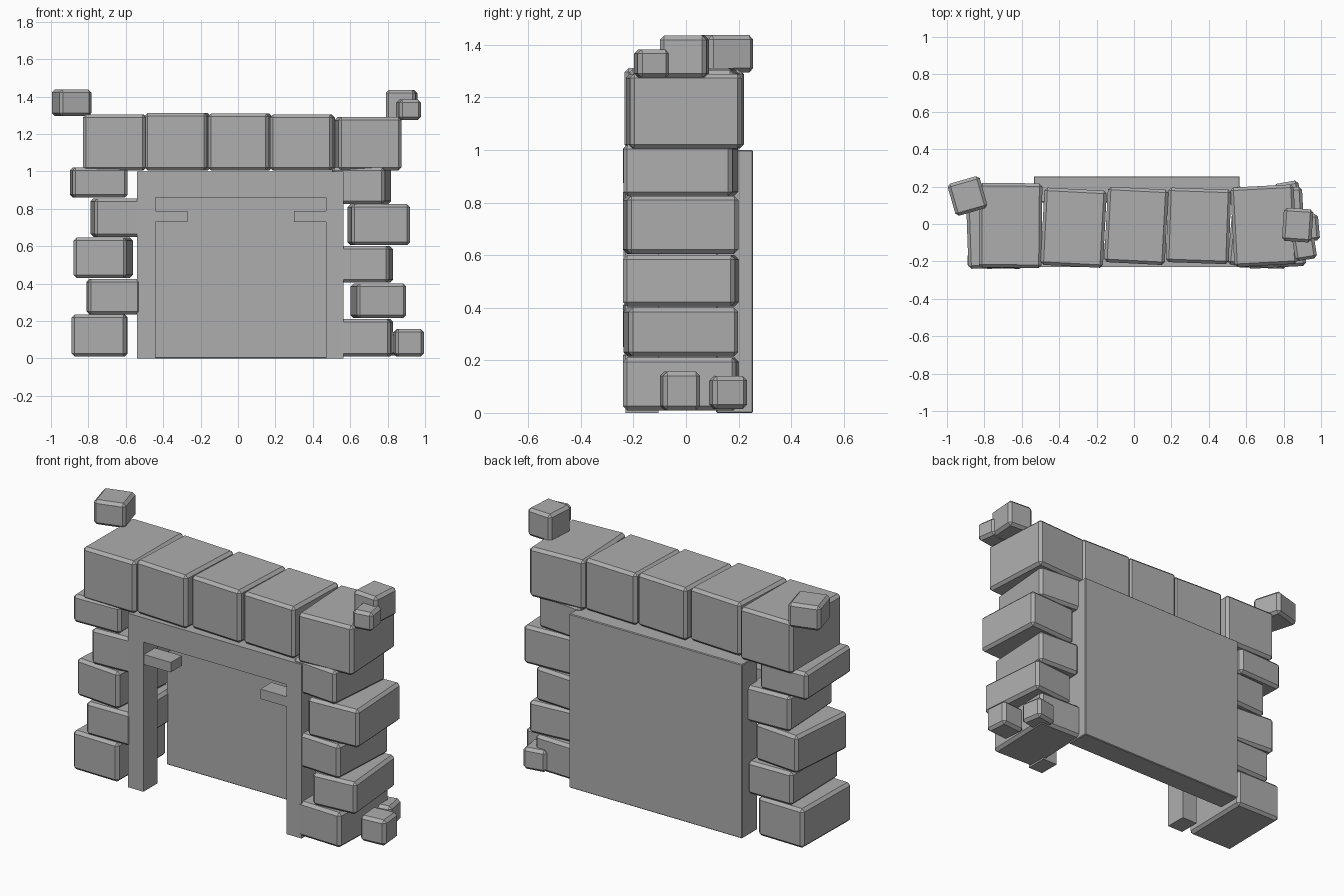
import bpy
from math import radians, sin, cos

cube = bpy.data.objects.get("Cube")
if cube:
    bpy.data.objects.remove(cube)

stone = bpy.data.materials.new("stone grey")
stone.use_nodes = True
GREY = (0.42, 0.42, 0.42, 1)
stone.diffuse_color = GREY
stone.node_tree.nodes["Principled BSDF"].inputs["Base Color"].default_value = GREY


def block(name, x, y, z, turn=0, bevel=0.016):
    """Box filling the given extents after being turned about z."""
    a = radians(turn)
    s, c = abs(sin(a)), cos(a)
    ex, ey, ez = x[1] - x[0], y[1] - y[0], z[1] - z[0]
    k = c * c - s * s
    size = ((ex * c - ey * s) / k, (ey * c - ex * s) / k, ez)
    centre = (sum(x) / 2, sum(y) / 2, sum(z) / 2)
    bpy.ops.mesh.primitive_cube_add(size=1, location=centre, rotation=(0, 0, a))
    ob = bpy.context.object
    ob.name = name
    ob.scale = size
    bpy.ops.object.transform_apply(location=False, rotation=False, scale=True)
    ob.data.materials.append(stone)
    if bevel:
        mod = ob.modifiers.new("chipped edges", "BEVEL")
        mod.width = bevel
        mod.segments = 1
    return ob


# Door frame: two posts, lintel and back panel
FRAME_Y = (-0.23, -0.105)
block("right_post", (-0.54, -0.44), FRAME_Y, (0, 0.86), bevel=0)
block("left_post", (0.47, 0.565), FRAME_Y, (0, 0.86), bevel=0)
block("frame_lintel", (-0.54, 0.565), FRAME_Y, (0.86, 1.0), bevel=0)
block("back_panel", (-0.535, 0.565), (0.115, 0.255), (0, 1.0), bevel=0.004)

# Brackets inside the opening
block("right_bracket", (-0.44, -0.27), (-0.225, -0.125), (0.73, 0.787), bevel=0)
block("left_bracket", (0.3, 0.47), (-0.225, -0.125), (0.73, 0.787), bevel=0)

# Stacked stones beside the door, from the ground up: x, z, turn
right_stack = [
    ((-0.89, -0.59), (0.01, 0.235), -1),
    ((-0.81, -0.52), (0.235, 0.425), 1),
    ((-0.88, -0.56), (0.43, 0.645), -5),
    ((-0.79, -0.49), (0.65, 0.855), 3),
    ((-0.9, -0.59), (0.86, 1.02), 2),
]
left_stack = [
    ((0.53, 0.83), (0.01, 0.21), -2),
    ((0.6, 0.9), (0.215, 0.4), 5),
    ((0.54, 0.83), (0.405, 0.6), -3),
    ((0.585, 0.92), (0.605, 0.825), 3),
    ((0.5, 0.82), (0.825, 1.02), -5),
]
for side, stack in (("right", right_stack), ("left", left_stack)):
    for i, (x, z, turn) in enumerate(stack):
        block(f"{side}_stone_{i + 1}", x, (-0.24, 0.2), z, turn)

# Row of large stones across the top: x, y, top height, turn
top_row = [
    ((-0.83, -0.49), (-0.235, 0.22), 1.305, -0.5),
    ((-0.5, -0.145), (-0.235, 0.195), 1.312, -3),
    ((-0.16, 0.185), (-0.22, 0.2), 1.308, -3),
    ((0.17, 0.52), (-0.215, 0.195), 1.303, -2),
    ((0.515, 0.875), (-0.23, 0.212), 1.29, 3),
]
for i, (x, y, top, turn) in enumerate(top_row):
    block(f"top_stone_{i + 1}", x, y, (1.005, top), turn)

# Loose rubble on the top corners and at the foot
block("right_corner_rubble", (-1.0, -0.78), (0.04, 0.26), (1.295, 1.437), 16)
block("left_corner_rubble", (0.79, 0.96), (-0.1, 0.088), (1.275, 1.435), -4)
block("left_corner_chip", (0.845, 0.98), (-0.2, -0.06), (1.275, 1.383), 9)
block("foot_rubble", (0.83, 0.995), (-0.1, 0.055), (0.01, 0.157), 5)
block("foot_chip", (0.745, 0.9), (0.08, 0.235), (0.015, 0.14), 10)
